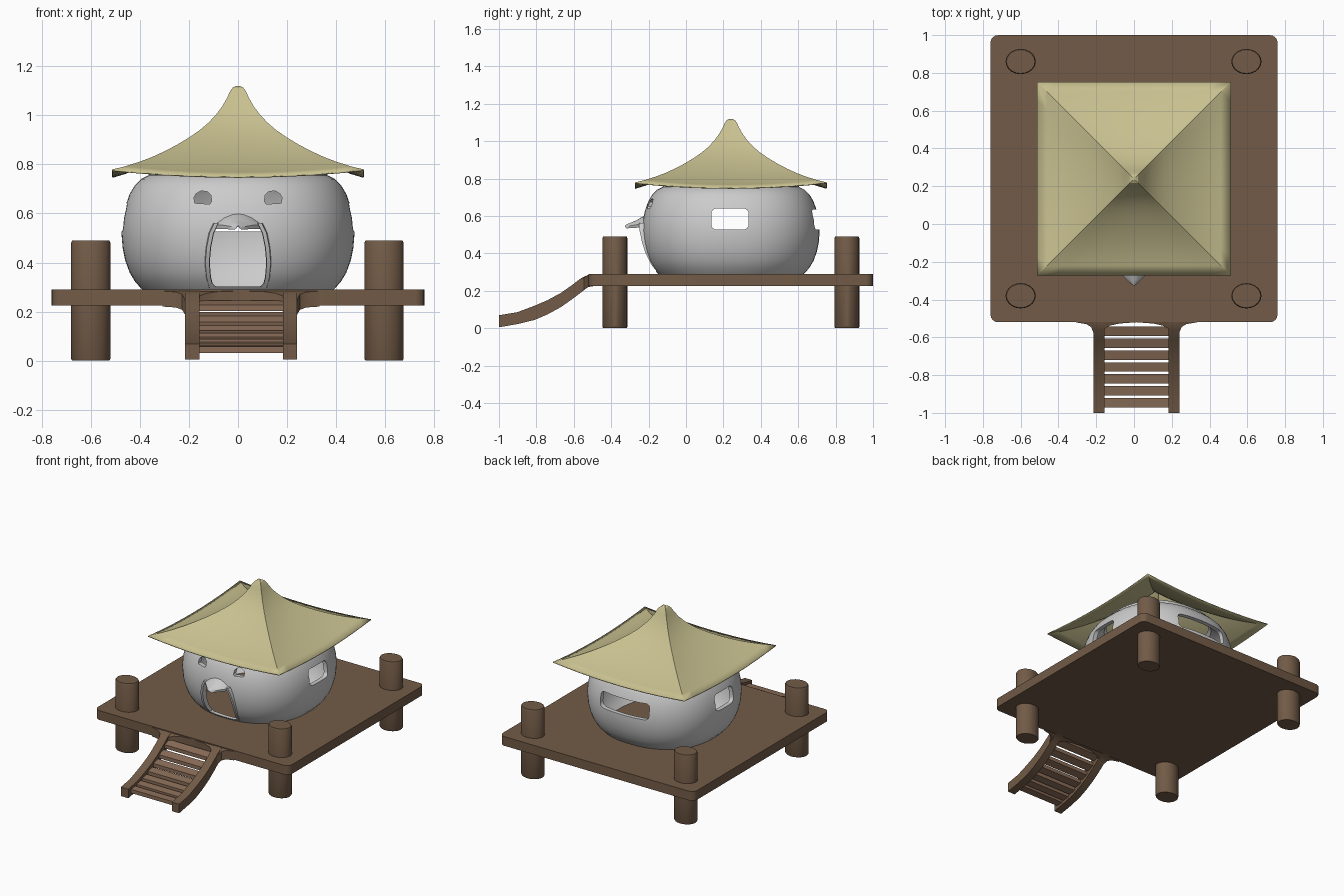
import bpy, bmesh, math

if "Cube" in bpy.data.objects:
    bpy.data.objects.remove(bpy.data.objects["Cube"])

CY = 0.24          # centre of hut in y
RX = 0.0125        # centre of ramp in x
N = 2.3            # superellipse exponent of the hut wall


def mat(name, rgb):
    m = bpy.data.materials.new(name)
    m.diffuse_color = (*rgb, 1)
    m.use_nodes = True
    m.node_tree.nodes["Principled BSDF"].inputs["Base Color"].default_value = m.diffuse_color
    return m


WOOD = mat("wood", (0.17, 0.105, 0.063))
SLAT = mat("slat_wood", (0.25, 0.15, 0.095))
THATCH = mat("thatch", (0.58, 0.53, 0.28))


def lerp(table, t):
    for (a, u), (b, v) in zip(table, table[1:]):
        if min(a, b) <= t <= max(a, b):
            return u + (v - u) * (t - a) / (b - a)
    return table[0][1] if abs(t - table[0][0]) < abs(t - table[-1][0]) else table[-1][1]


def activate(ob):
    bpy.ops.object.select_all(action='DESELECT')
    ob.select_set(True)
    bpy.context.view_layer.objects.active = ob


def smooth(ob, deg=30):
    activate(ob)
    bpy.ops.object.shade_smooth_by_angle(angle=math.radians(deg))


def loft(name, rings, material=None, caps=(True, True), cyclic=False, deg=30):
    """Skin a list of closed point rings."""
    bm = bmesh.new()
    vr = [[bm.verts.new(p) for p in r] for r in rings]
    n = len(rings[0])
    pairs = list(zip(vr, vr[1:])) + ([(vr[-1], vr[0])] if cyclic else [])
    for a, b in pairs:
        for i in range(n):
            j = (i + 1) % n
            bm.faces.new((a[i], a[j], b[j], b[i]))
    if not cyclic:
        for use, r in zip(caps, (vr[0], vr[-1])):
            if use:
                bm.faces.new(r)
    bmesh.ops.recalc_face_normals(bm, faces=bm.faces)
    me = bpy.data.meshes.new(name)
    bm.to_mesh(me)
    bm.free()
    ob = bpy.data.objects.new(name, me)
    bpy.context.collection.objects.link(ob)
    if material:
        me.materials.append(material)
    smooth(ob, deg)
    return ob


def prism(name, pts, a, b, axis, material=None):
    place = {'x': lambda p, t: (t, p[0], p[1]),
             'y': lambda p, t: (p[0], t, p[1]),
             'z': lambda p, t: (p[0], p[1], t)}[axis]
    return loft(name, [[place(p, t) for p in pts] for t in (a, b)], material)


def round_rect(x0, x1, y0, y1, r, seg=4):
    pts = []
    for k, (cx, cy) in enumerate(((x1 - r, y1 - r), (x0 + r, y1 - r),
                                  (x0 + r, y0 + r), (x1 - r, y0 + r))):
        for i in range(seg + 1):
            a = math.pi / 2 * (k + i / seg)
            pts.append((cx + r * math.cos(a), cy + r * math.sin(a)))
    return pts


# Deck
prism("deck", round_rect(-0.76, 0.76, -0.52, 1.0, 0.04), 0.225, 0.29, 'z', WOOD)

# Corner posts
for sx in (-0.6, 0.595):
    for y in (-0.38, 0.86):
        rings = []
        for s, z in ((0.94, 0), (1, 0.008), (1, 0.48), (0.94, 0.49)):
            rings.append([(sx + 0.08 * s * math.cos(a), y + 0.067 * s * math.sin(a), z)
                          for a in (i * math.pi / 10 for i in range(20))])
        loft("corner_post", rings, WOOD)

# Ramp side rails, following a sagging path (y, centre z)
PATH = [(-1.0, 0.037), (-0.9, 0.054), (-0.81, 0.082), (-0.74, 0.112), (-0.67, 0.15),
        (-0.61, 0.192), (-0.56, 0.23), (-0.525, 0.252), (-0.49, 0.2575)]
for s in (-1, 1):
    a, b = RX + s * 0.17, RX + s * 0.2275
    rings = []
    for y, z in PATH:
        h = 0.032 + 0.006 * (-0.9 < y < -0.54)
        rings.append([(a, y, z - h), (b, y, z - h), (b, y, z + h), (a, y, z + h)])
    loft("ramp_rail", rings, WOOD)
    # Curved bracket blending rail into deck
    out = [(0.32, -0.51), (0.32, -0.521), (0.265, -0.53), (0.24, -0.545), (0.2275, -0.575),
           (0.17, -0.555), (0.14, -0.538), (0.09, -0.527), (0.0, -0.52), (0.0, -0.51)]
    loft("ramp_bracket",
         [[(RX + s * x, y, lerp(PATH, y) + h) for x, y in out] for h in (-0.032, 0.031)], WOOD)

# Ramp slats
for i in range(7):
    y = -0.568 - i * 0.063
    z = lerp(PATH, y)
    slope = (lerp(PATH, y + 0.02) - lerp(PATH, y - 0.02)) / 0.04 * 0.5
    d, h = 0.025, 0.013
    prism("ramp_slat", [(y - d, z - h - d * slope), (y + d, z - h + d * slope),
                        (y + d, z + h + d * slope), (y - d, z + h - d * slope)],
          RX - 0.175, RX + 0.175, 'x', SLAT)

# Hut wall: bulging rounded-square shell
WALL = [(0.29, 0.39), (0.32, 0.418), (0.36, 0.442), (0.41, 0.46), (0.46, 0.47), (0.52, 0.475),
        (0.58, 0.47), (0.63, 0.459), (0.68, 0.441), (0.715, 0.42), (0.74, 0.395),
        (0.755, 0.365), (0.785, 0.35)]


def wall_ring(r, z, n=72):
    ring = []
    for i in range(n):
        c, s = math.cos(2 * math.pi * i / n), math.sin(2 * math.pi * i / n)
        f = r * (abs(c) ** N + abs(s) ** N) ** (-1 / N)
        ring.append((f * c, CY + f * s, z))
    return ring


def wall_front(x, z):
    return CY - (lerp(WALL, z) ** N - abs(x) ** N) ** (1 / N)


hut = loft("hut_wall", [wall_ring(r, z) for z, r in WALL]
           + [wall_ring(r - 0.03, z) for z, r in reversed(WALL)], cyclic=True)

# Openings: side windows, back window, doorway, two small front windows
half_door = [(0.09, 0.303), (0.108, 0.318), (0.115, 0.36), (0.117, 0.42), (0.11, 0.49),
             (0.092, 0.545), (0.05, 0.572)]
door = half_door + [(-x, z) for x, z in reversed(half_door)]
cutters = [prism("side_cut", round_rect(0.135, 0.335, 0.527, 0.64, 0.028), -0.7, 0.7, 'x'),
           prism("back_cut", round_rect(-0.19, 0.19, 0.527, 0.635, 0.028), 0.4, 0.9, 'y'),
           prism("door_cut", door, -0.5, 0.1, 'y')]
eye = [(-0.036, 0.642), (0.026, 0.638), (0.034, 0.65), (0.03, 0.675), (0.015, 0.689),
       (-0.01, 0.692), (-0.03, 0.68), (-0.038, 0.665)]
for s in (-1, 1):
    cutters.append(prism("eye_cut", [(s * (0.141 - x), z) for x, z in eye], -0.5, 0.1, 'y'))
for c in cutters:
    c.hide_render = True
    m = hut.modifiers.new("cut", 'BOOLEAN')
    m.operation, m.solver, m.object = 'DIFFERENCE', 'EXACT', c
    activate(hut)
    bpy.ops.object.modifier_apply(modifier=m.name)
for c in cutters:
    bpy.data.objects.remove(c)
smooth(hut)

# Door frame ribs, standing proud near the top and fading at the floor
RIB = [(0.108, 0.296, 0.002), (0.12, 0.34, 0.006), (0.125, 0.4, 0.01), (0.12, 0.46, 0.014),
       (0.108, 0.52, 0.02), (0.088, 0.562, 0.025)]
for s in (-1, 1):
    rings = []
    for x, z, d in RIB:
        y = wall_front(x, z)
        rings.append([(s * (x - 0.01), y + 0.02, z), (s * (x + 0.014), y + 0.02, z),
                      (s * (x + 0.008), y - d, z), (s * (x - 0.008), y - d, z)])
    loft("door_frame_rib", rings)

# Pointed hood over the door: (y, half width, side z, middle z)
rings = []
for y, w, z0, z1 in ((-0.2, 0.1, 0.555, 0.607), (-0.235, 0.094, 0.553, 0.595),
                     (-0.265, 0.066, 0.553, 0.577), (-0.295, 0.036, 0.548, 0.564),
                     (-0.318, 0.016, 0.543, 0.555), (-0.325, 0.005, 0.545, 0.55)):
    t = min(0.016, (z1 - z0) * 0.8)
    top = [(w * u, y, z0 + (z1 - z0) * (1 - u * u)) for u in (-1, -0.6, -0.25, 0, 0.25, 0.6, 1)]
    rings.append(top + [(x * 0.95, y, z - t) for x, y, z in reversed(top)])
loft("door_hood", rings)

# Roof: flared square pyramid with sagging eaves and a rounded tip
ROOF = [(0.513, 0.779), (0.46, 0.792), (0.40, 0.811), (0.35, 0.83), (0.30, 0.853), (0.25, 0.879),
        (0.20, 0.909), (0.155, 0.94), (0.12, 0.97), (0.09, 1.002), (0.065, 1.035),
        (0.045, 1.07), (0.032, 1.098), (0.022, 1.112), (0.008, 1.119)]
rings = []
for r, z in ROOF:
    ring = []
    for k in range(4):
        c, s = round(math.cos(k * math.pi / 2)), round(math.sin(k * math.pi / 2))
        for i in range(10):
            u = -1 + i / 5
            ring.append((r * (c - s * u), CY + r * (s + c * u),
                         z - 0.028 * r / 0.513 * (1 - u * u)))
    rings.append(ring)
roof = loft("roof", rings, THATCH, caps=(False, True), deg=22)
m = roof.modifiers.new("thickness", 'SOLIDIFY')
m.thickness, m.offset = 0.006, -1
